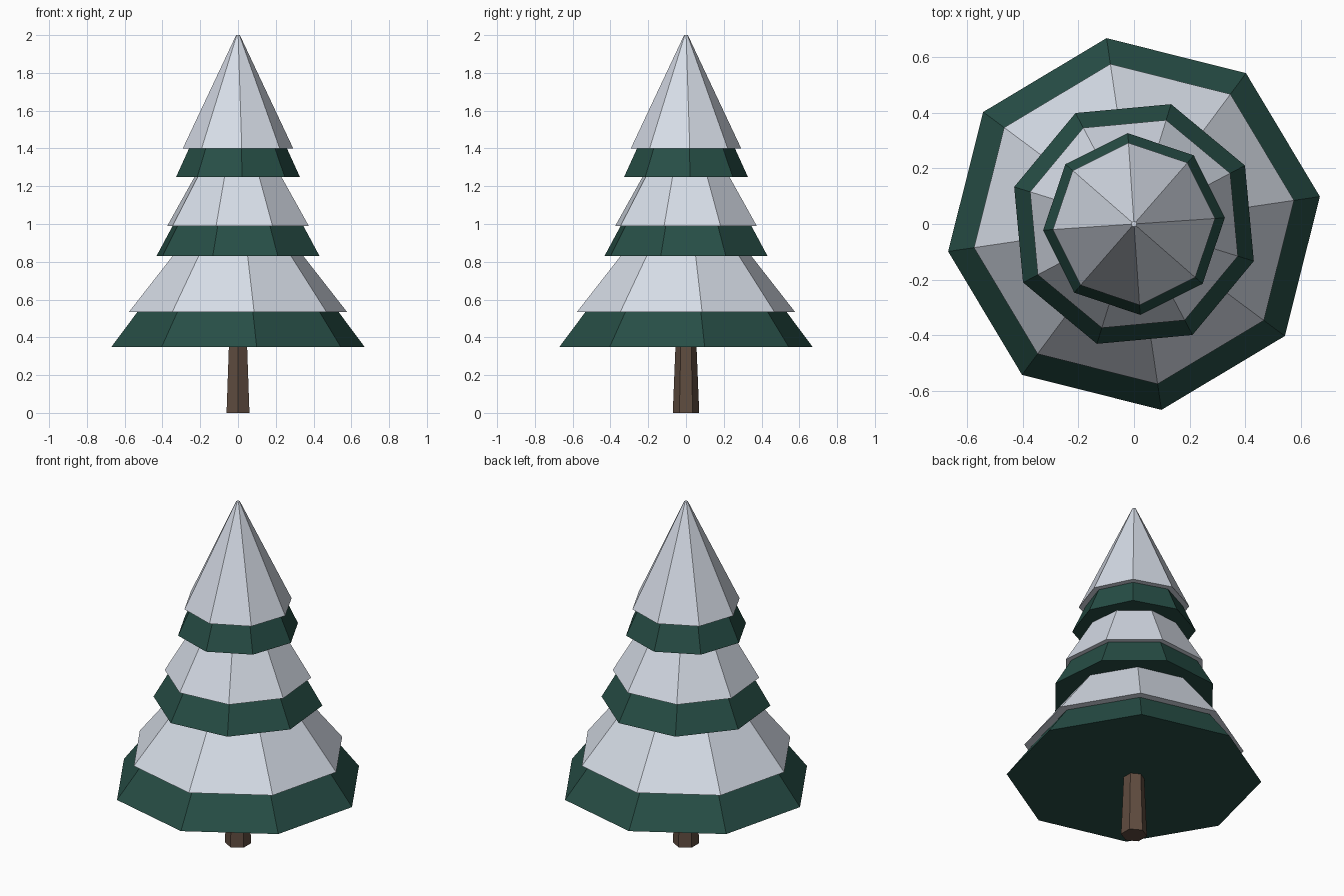
import bpy, bmesh, math

cube = bpy.data.objects.get("Cube")
if cube:
    bpy.data.objects.remove(cube, do_unlink=True)


def material(name, color):
    mat = bpy.data.materials.new(name)
    mat.use_nodes = True
    mat.diffuse_color = (*color, 1)
    mat.node_tree.nodes["Principled BSDF"].inputs["Base Color"].default_value = (*color, 1)
    return mat


green = material("dark green needles", (0.02, 0.076, 0.061))
white = material("snow white", (0.75, 0.80, 0.89))
brown = material("bark brown", (0.114, 0.072, 0.05))


def lathe(name, profile, sides, turn, mat):
    """Flat-sided solid from (radius, height) rings, listed bottom to top."""
    bm = bmesh.new()
    rings = []
    for radius, z in profile:
        angles = [math.radians(turn) + math.tau * i / sides for i in range(sides)]
        rings.append([bm.verts.new((radius * math.cos(a), radius * math.sin(a), z))
                      for a in angles])
    for low, high in zip(rings, rings[1:]):
        for i in range(sides):
            j = (i + 1) % sides
            bm.faces.new((low[i], low[j], high[j], high[i]))
    bm.faces.new(rings[0][::-1])
    bm.faces.new(rings[-1])
    mesh = bpy.data.meshes.new(name)
    bm.to_mesh(mesh)
    bm.free()
    mesh.materials.append(mat)
    obj = bpy.data.objects.new(name, mesh)
    bpy.context.collection.objects.link(obj)
    return obj


# Trunk, tapering up into the lowest branches
lathe("trunk", [(0.07, 0), (0.055, 0.37)], 6, 30, brown)

# Each tier: name, turn, branch base (radius, z), branch top,
# snow rim (radius, z), snow top
tiers = [
    ("lower", 8.4, (0.677, 0.35), (0.15, 1.05), (0.583, 0.535), (0.20, 1.02)),
    ("middle", 27.8, (0.452, 0.83), (0.11, 1.44), (0.392, 0.99), (0.13, 1.44)),
    ("upper", 3.9, (0.328, 1.25), (0.01, 1.95), (0.293, 1.4), (0.01, 2.0)),
]
for name, turn, base, tip, rim, cap in tiers:
    lathe(name + "_branches", [base, tip], 8, turn, green)
    lathe(name + "_snow", [rim, cap], 8, turn, white)
